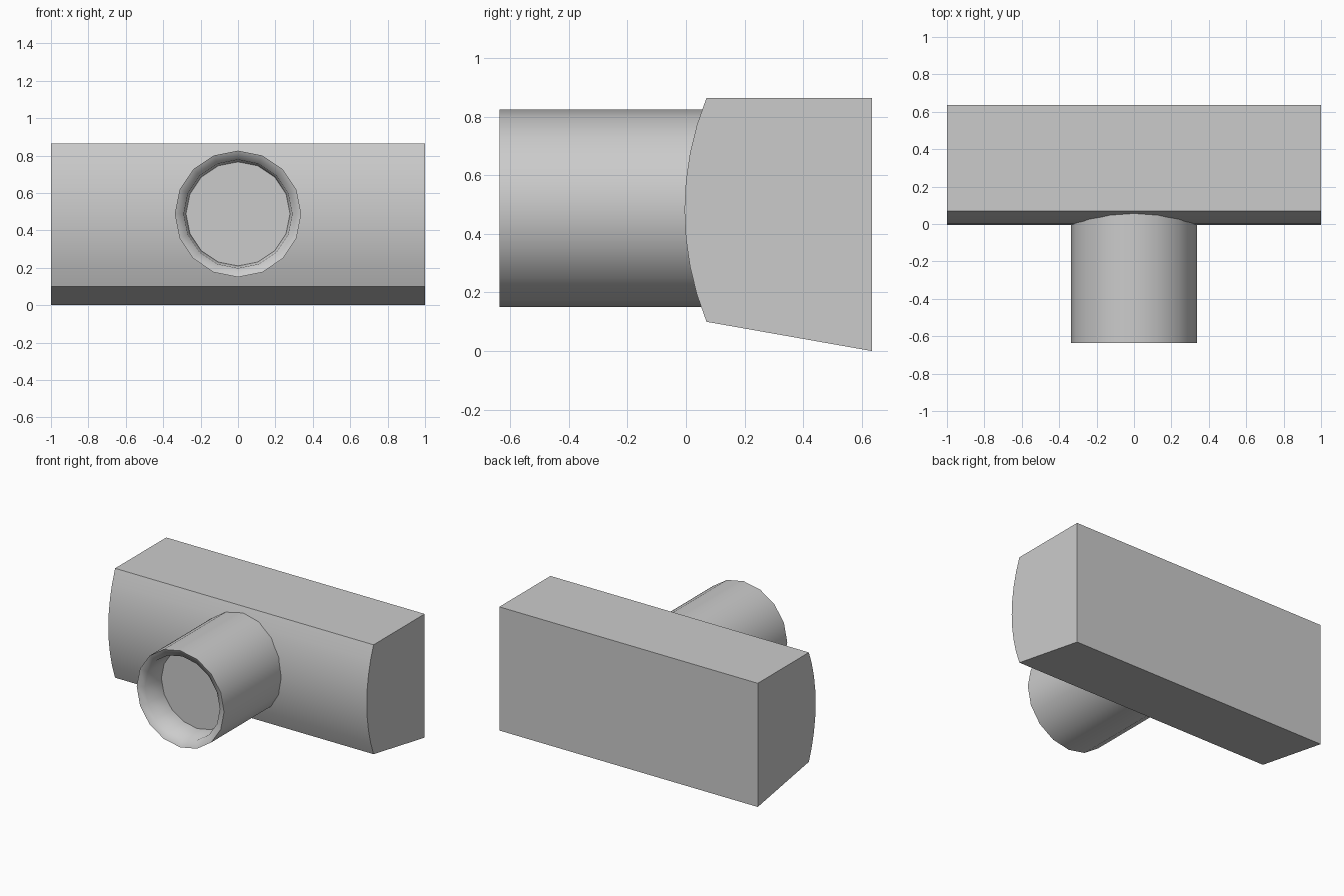
import bpy, math

if "Cube" in bpy.data.objects:
    bpy.data.objects.remove(bpy.data.objects["Cube"])

def make(name, verts, faces, angle):
    me = bpy.data.meshes.new(name)
    me.from_pydata(verts, [], faces)
    ob = bpy.data.objects.new(name, me)
    bpy.context.collection.objects.link(ob)
    bpy.ops.object.select_all(action='DESELECT')
    ob.select_set(True)
    bpy.context.view_layer.objects.active = ob
    bpy.ops.object.mode_set(mode='EDIT')
    bpy.ops.mesh.select_all(action='SELECT')
    bpy.ops.mesh.normals_make_consistent(inside=False)
    bpy.ops.object.mode_set(mode='OBJECT')
    bpy.ops.object.shade_smooth_by_angle(angle=math.radians(angle))
    return ob

# Main block: side profile with a bowed front and sloped underside
z0, z1, y_edge, bow, steps = 0.10, 0.865, 0.07, 0.075, 8
mid, half = (z0 + z1) / 2, (z1 - z0) / 2
radius = (half ** 2 + bow ** 2) / (2 * bow)
sweep = math.asin(half / radius)
profile = [(0.635, 0.0), (0.635, z1)]
for i in range(steps + 1):
    a = sweep * (1 - 2 * i / steps)
    profile.append((y_edge - bow + radius * (1 - math.cos(a)),
                    mid + radius * math.sin(a)))
n = len(profile)
verts = [(x, y, z) for x in (-1, 1) for y, z in profile]
faces = [list(range(n)), list(range(n, 2 * n))]
faces += [(i, (i + 1) % n, n + (i + 1) % n, n + i) for i in range(n)]
make("main_block", verts, faces, 20)

# Front tube: 16-sided, chamfered lip and shallow recessed face
sides, centre_z = 16, 0.488
rings = [(0.338, 0.09), (0.338, -0.637), (0.29, -0.615), (0.278, -0.45)]
verts = [(r * math.cos(2 * math.pi * k / sides), y,
          centre_z + r * math.sin(2 * math.pi * k / sides))
         for r, y in rings for k in range(sides)]
faces = []
for j in range(len(rings) - 1):
    for k in range(sides):
        a, b = j * sides + k, j * sides + (k + 1) % sides
        faces.append((a, b, b + sides, a + sides))
last = (len(rings) - 1) * sides
faces += [list(range(sides)), list(range(last, last + sides))]
make("front_tube", verts, faces, 70)
